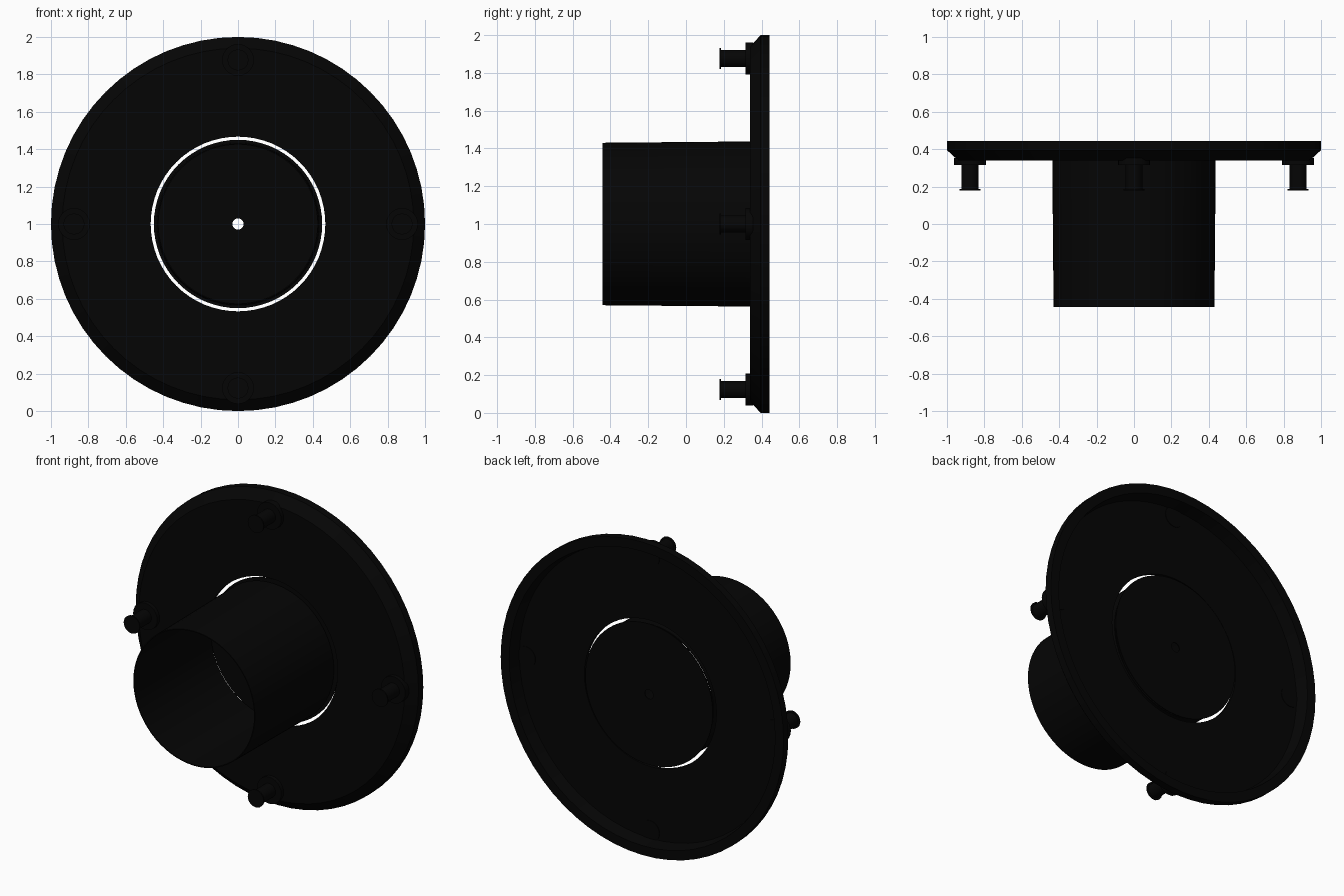
import bpy
import math

cube = bpy.data.objects.get("Cube")
if cube:
    bpy.data.objects.remove(cube, do_unlink=True)

black = bpy.data.materials.new("matte_black")
black.use_nodes = True
colour = (0.0015, 0.0015, 0.0015, 1)
black.diffuse_color = colour
black.node_tree.nodes["Principled BSDF"].inputs["Base Color"].default_value = colour


def lathe(name, profile, sides, centre=(0, 1), closed=True):
    """Revolve a (radius, y) profile about a y-parallel line through centre (x, z)."""
    verts, faces = [], []
    count = len(profile)
    for i in range(sides):
        a = 2 * math.pi * i / sides
        for r, y in profile:
            verts.append((centre[0] + r * math.cos(a), y, centre[1] + r * math.sin(a)))
    for i in range(sides):
        j = (i + 1) % sides
        for k in range(count if closed else count - 1):
            n = (k + 1) % count
            faces.append((i * count + k, i * count + n, j * count + n, j * count + k))
    if not closed:
        # flat discs over both open ends
        faces.append([i * count for i in range(sides)])
        faces.append([i * count + count - 1 for i in reversed(range(sides))])
    mesh = bpy.data.meshes.new(name)
    mesh.from_pydata(verts, [], faces)
    mesh.materials.append(black)
    obj = bpy.data.objects.new(name, mesh)
    bpy.context.collection.objects.link(obj)
    bpy.ops.object.select_all(action="DESELECT")
    obj.select_set(True)
    bpy.context.view_layer.objects.active = obj
    bpy.ops.object.mode_set(mode="EDIT")
    bpy.ops.mesh.select_all(action="SELECT")
    bpy.ops.mesh.normals_make_consistent(inside=False)
    bpy.ops.object.mode_set(mode="OBJECT")
    bpy.ops.object.shade_smooth_by_angle(angle=math.radians(25))
    return obj


# Dished mounting flange: chamfered front, narrow raised rim around a recessed back
lathe("flange", [(0.467, 0.34), (0.94, 0.34), (1.0, 0.395), (1.0, 0.443),
                 (0.94, 0.443), (0.925, 0.36), (0.467, 0.36)], 64)

# Slightly tapered tube, open at the front
lathe("tube", [(0.43, -0.443), (0.437, 0.345), (0.431, 0.345), (0.424, -0.443)], 64)

# Thin back plate behind the tube with a small central hole
lathe("back_plate", [(0.03, 0.368), (0.45, 0.368), (0.45, 0.374), (0.03, 0.374)], 64)

# Four mounting pegs with sharp collar and flat tip
for i, side in enumerate(("left", "top", "right", "bottom")):
    a = i * math.pi / 2
    spot = (0.877 * math.cos(a), 1 + 0.877 * math.sin(a))
    lathe(side + "_peg", [(0.056, 0.178), (0.056, 0.186), (0.045, 0.186), (0.045, 0.315),
                          (0.085, 0.315), (0.085, 0.354), (0.066, 0.354), (0.066, 0.364)],
          24, spot, closed=False)
